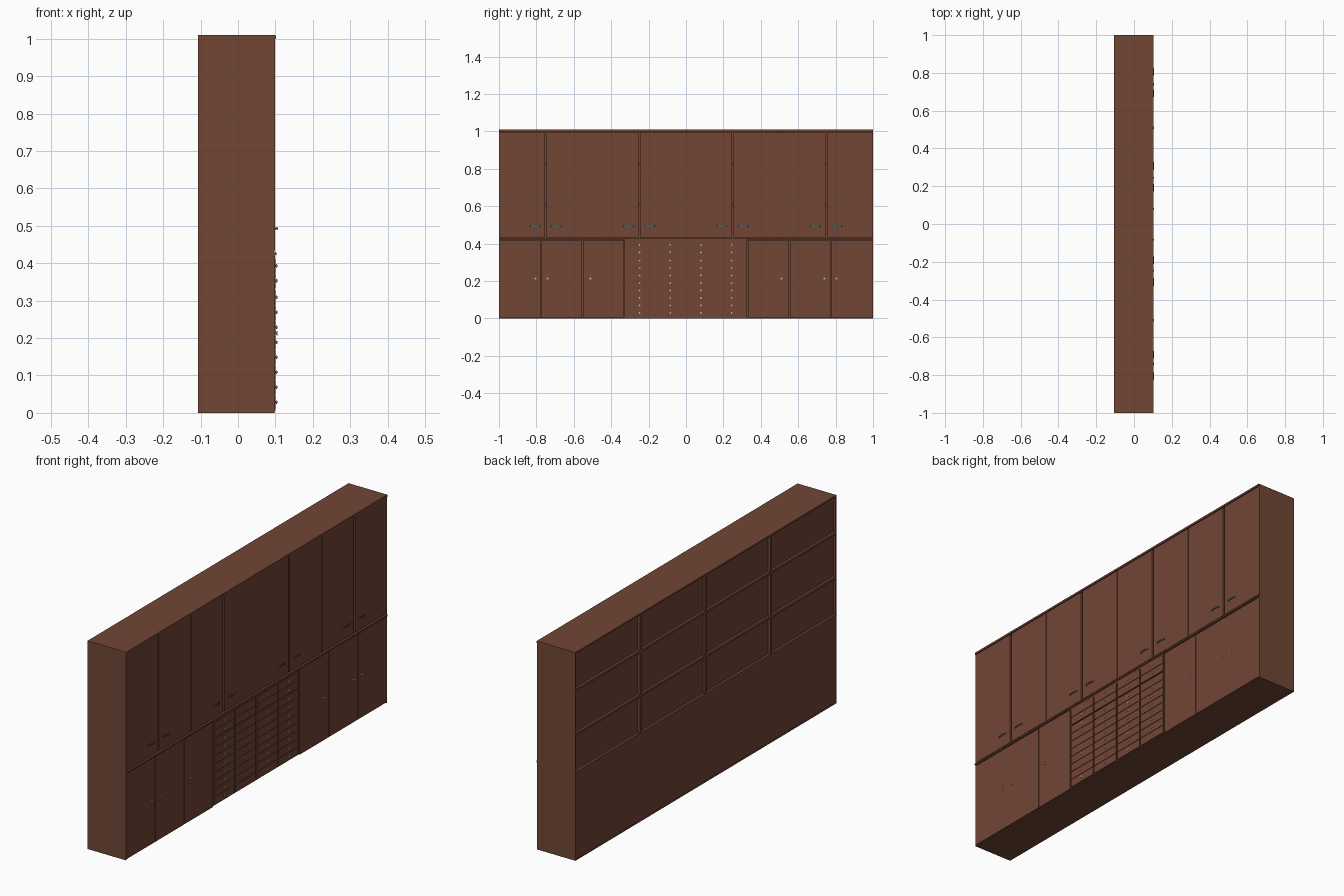
import bpy, math
from mathutils import Vector

if "Cube" in bpy.data.objects:
    bpy.data.objects.remove(bpy.data.objects["Cube"])

def material(name, rgb):
    m = bpy.data.materials.new(name)
    m.diffuse_color = (*rgb, 1)
    m.use_nodes = True
    m.node_tree.nodes["Principled BSDF"].inputs["Base Color"].default_value = m.diffuse_color
    return m

WOOD = material("brown wood", (0.165, 0.061, 0.036))
STEEL = material("dark steel", (0.07, 0.115, 0.14))
KNOB = material("pale knob", (0.55, 0.48, 0.38))

def mesh_object(name, verts, faces, mat):
    me = bpy.data.meshes.new(name)
    me.from_pydata(verts, [], faces)
    me.materials.append(mat)
    ob = bpy.data.objects.new(name, me)
    bpy.context.collection.objects.link(ob)
    return ob

def box(name, x0, x1, y0, y1, z0, z1, mat=WOOD):
    v = [(x, y, z) for x in (x0, x1) for y in (y0, y1) for z in (z0, z1)]
    f = [(0, 1, 3, 2), (4, 6, 7, 5), (0, 4, 5, 1), (2, 3, 7, 6), (0, 2, 6, 4), (1, 5, 7, 3)]
    return mesh_object(name, v, f, mat)

def knob(name, y, z, r=0.004, x0=0.098, x1=0.105, n=10):
    # turned knob: narrow stem, wide rounded head, along x
    prof = [(x0, r * .5), (x0 + (x1 - x0) * .5, r * .5), (x0 + (x1 - x0) * .6, r), (x1 - .001, r), (x1, r * .6)]
    v = [(px, y + pr * math.cos(2 * math.pi * k / n), z + pr * math.sin(2 * math.pi * k / n))
         for px, pr in prof for k in range(n)]
    f = [(i * n + k, i * n + (k + 1) % n, (i + 1) * n + (k + 1) % n, (i + 1) * n + k)
         for i in range(len(prof) - 1) for k in range(n)]
    f += [tuple(reversed(range(n))), tuple(range((len(prof) - 1) * n, len(prof) * n))]
    return mesh_object(name, v, f, KNOB)

def bow_handle(name, y, z, half=0.028):
    # flat strip bent into an arch in front of the door
    n, v, f = 10, [], []
    for i in range(n + 1):
        t = -1 + 2 * i / n
        x = 0.0985 + 0.0085 * (1 - t ** 4)
        for dx, dz in ((0, -.003), (0, .003), (-.003, .003), (-.003, -.003)):
            v.append((max(x + dx, 0.096), y + t * half, z + dz))
    for i in range(n):
        a = i * 4
        f += [(a + k, a + 4 + k, a + 4 + (k + 1) % 4, a + (k + 1) % 4) for k in range(4)]
    f += [(3, 2, 1, 0), tuple(n * 4 + k for k in range(4))]
    return mesh_object(name, v, f, STEEL)

BACK, FRONT, DOOR = -0.107, 0.099, 0.088   # rear edge, door face, door rear
MID, TOP, T = 0.43, 1.01, 0.012

# carcass
for s, n in ((-1, "left"), (1, "right")):
    y0, y1 = sorted((s, s * (1 - 0.006)))
    box(f"side_panel_{n}", BACK, FRONT - 0.001, y0, y1, 0, TOP - 0.008)
box("top_panel", BACK, FRONT, -1, 1, TOP - 0.008, TOP)
box("bottom_panel", BACK, DOOR, -0.994, 0.994, 0, 0.008)
box("lower_back_panel", BACK + 0.001, BACK + 0.008, -0.994, 0.994, 0.008, MID - 0.012)
box("upper_back_panel", BACK + 0.012, BACK + 0.018, -0.994, 0.994, MID, TOP - 0.008)
box("middle_shelf", BACK, DOOR, -0.994, 0.994, MID - 0.012, MID)
for i, z in enumerate((0.61, 0.825)):
    box(f"shelf_{i}", BACK, DOOR - 0.002, -0.994, 0.994, z - T / 2, z + T / 2)
for i in (-1, 0, 1):
    box(f"divider_{i + 1}", BACK, DOOR - 0.001, i * .5 - T / 2, i * .5 + T / 2, MID, TOP - 0.008)

# front trim strips
box("top_trim", DOOR, 0.102, -1, 1, TOP - 0.010, TOP - 0.0005)
box("middle_trim", DOOR, 0.103, -1, 1, MID - 0.008, MID - 0.001)

# eight upper doors with wide gaps where a pair meets
for i in range(8):
    y0, y1 = -1 + i * .25, -0.75 + i * .25
    g0, g1 = (0.005, 0.001) if i % 2 else (0.001, 0.005)
    box(f"upper_door_{i}", DOOR, FRONT, y0 + g0, y1 - g1, MID + 0.004, TOP - 0.012)
for i, y in enumerate((0.193, 0.307, 0.692, 0.807)):
    for s in (-1, 1):
        bow_handle(f"door_handle_{i}_{'l' if s < 0 else 'r'}", s * y, 0.493)

# three lower doors on each side of the drawers
W = (1 - 0.33) / 3
for s, n in ((-1, "left"), (1, "right")):
    for i in range(3):
        y0, y1 = sorted((s * (0.33 + i * W), s * (0.33 + (i + 1) * W)))
        box(f"lower_door_{n}_{i}", DOOR, FRONT, y0 + .0015, y1 - .0015, 0.004, MID - 0.012)
    for i, y in enumerate((0.51, 0.74, 0.805)):
        knob(f"lower_door_knob_{n}_{i}", s * y, 0.213, 0.006, 0.098, 0.106)

# drawer block: four columns of ten drawers, wider gap under the top two rows
box("drawer_frame", DOOR - 0.004, FRONT - 0.005, -0.33, 0.326, 0.004, MID - 0.012)
box("drawer_top_rail", DOOR, FRONT, -0.33, 0.326, 0.412, MID - 0.009)
for c in range(4):
    y0 = -0.33 + c * 0.164
    for r in range(10):
        z0 = 0.008 + r * 0.04 + (0.004 if r > 7 else 0)
        box(f"drawer_{c}_{r}", DOOR, FRONT + 0.001, y0 + .004, y0 + .160, z0 + .001, z0 + .039)
        knob(f"drawer_knob_{c}_{r}", y0 + 0.082, z0 + 0.021, 0.005)
